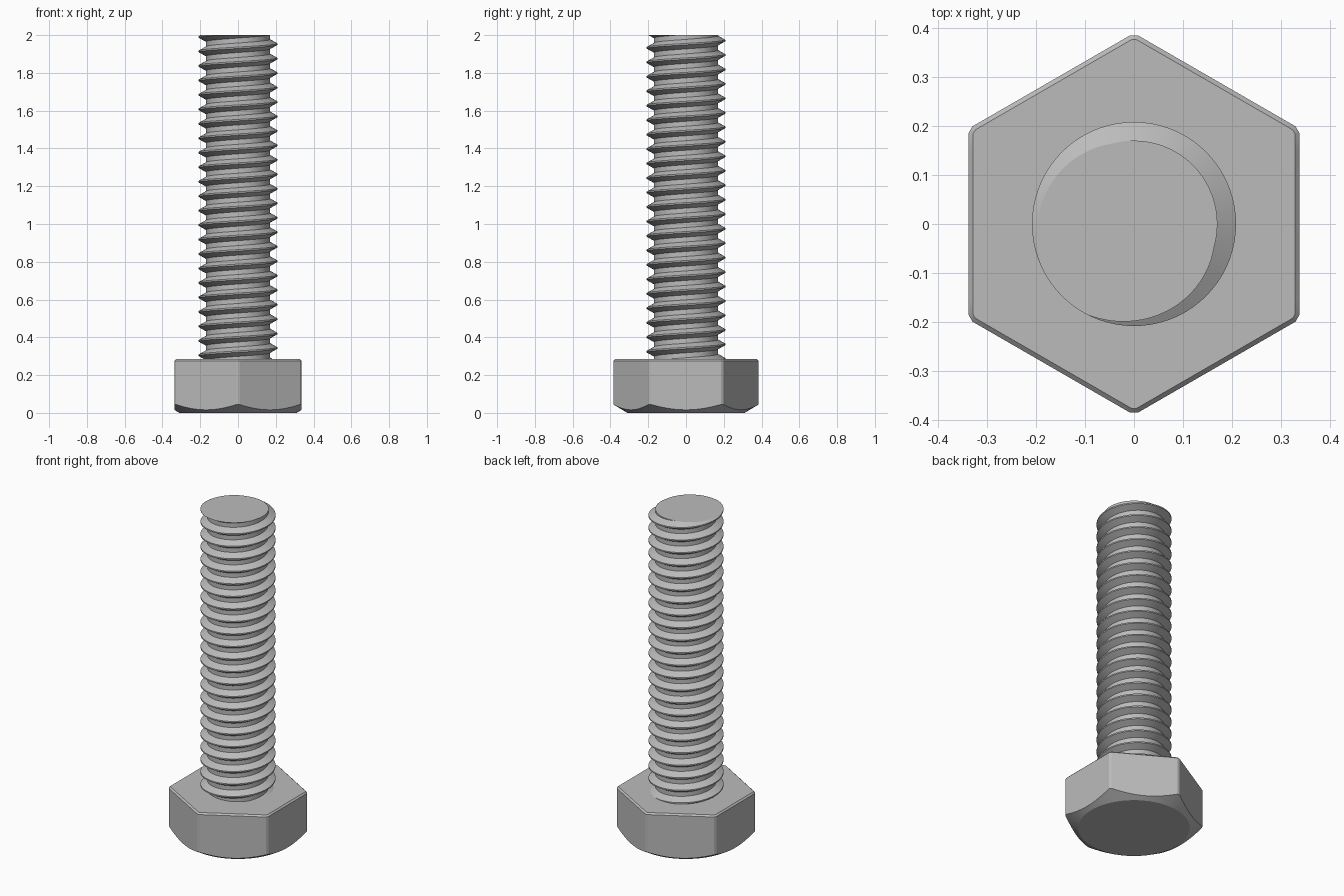
import bpy, bmesh
from math import cos, sin, pi, radians, hypot, sqrt

cube = bpy.data.objects.get("Cube")
if cube:
    bpy.data.objects.remove(cube)

steel = bpy.data.materials.new("steel_grey")
steel.use_nodes = True
GREY = (0.5, 0.5, 0.5, 1)
steel.diffuse_color = GREY
steel.node_tree.nodes["Principled BSDF"].inputs["Base Color"].default_value = GREY


def finish(bm, name):
    """Turn a bmesh into a smooth-shaded object with sharp edges kept."""
    bmesh.ops.recalc_face_normals(bm, faces=bm.faces)
    mesh = bpy.data.meshes.new(name)
    bm.to_mesh(mesh)
    bm.free()
    mesh.materials.append(steel)
    obj = bpy.data.objects.new(name, mesh)
    bpy.context.collection.objects.link(obj)
    bpy.ops.object.select_all(action='DESELECT')
    obj.select_set(True)
    bpy.context.view_layer.objects.active = obj
    bpy.ops.object.shade_smooth_by_angle(angle=radians(25))


# Hexagonal head: stacked rings on a hexagon with clipped corners
HEAD_TOP, FLAT, CHAMFER_R = 0.285, 0.337, 0.31
BEVEL, STEPS = 0.009, 12


def hex_outline(flat, clip):
    half = flat / sqrt(3) - clip
    points = []
    for side in range(6):
        a = side * pi / 3
        for i in range(STEPS + 1):
            t = half * (2 * i / STEPS - 1)
            points.append((flat * cos(a) - t * sin(a), flat * sin(a) + t * cos(a)))
    return points


outer = hex_outline(FLAT, BEVEL)
inner = hex_outline(FLAT - BEVEL, BEVEL * 0.6)
bm = bmesh.new()
rings = [
    [bm.verts.new((x * CHAMFER_R / hypot(x, y), y * CHAMFER_R / hypot(x, y), 0)) for x, y in outer],
    # The underside cone meets the flats in arcs
    [bm.verts.new((x, y, (hypot(x, y) - CHAMFER_R) * 0.6)) for x, y in outer],
    [bm.verts.new((x, y, HEAD_TOP - BEVEL)) for x, y in outer],
    [bm.verts.new((x, y, HEAD_TOP)) for x, y in inner],
]
for low, high in zip(rings, rings[1:]):
    for i in range(len(low)):
        bm.faces.new((low[i - 1], low[i], high[i], high[i - 1]))
bm.faces.new(rings[0])
bm.faces.new(rings[-1])
finish(bm, "hex_head")

# Threaded shank: one helical ribbon whose last edge welds to the next turn
TOP, PITCH, ROOT_R, CREST_R = 2.0, 0.0766, 0.17, 0.208
SEGMENTS, TURNS = 72, 27
profile = [(-0.33, ROOT_R), (-0.05, CREST_R), (0.05, CREST_R), (0.33, ROOT_R)]
start = TOP - (0.625 + 24) * PITCH

bm = bmesh.new()
rows = []
for k in range(SEGMENTS * TURNS):
    a = 2 * pi * k / SEGMENTS
    z = start + PITCH * k / SEGMENTS
    rows.append([bm.verts.new((r * cos(a), r * sin(a), z + dz * PITCH)) for dz, r in profile])
for k in range(len(rows) - SEGMENTS - 1):
    here, after = rows[k], rows[k + 1]
    edge_a = here + [rows[k + SEGMENTS][0]]
    edge_b = after + [rows[k + 1 + SEGMENTS][0]]
    for j in range(len(profile)):
        bm.faces.new((edge_a[j], edge_b[j], edge_b[j + 1], edge_a[j + 1]))

# Trim the thread flat at the tip and just inside the head
for height, normal in ((TOP, 1), (HEAD_TOP - 0.02, -1)):
    cut = bmesh.ops.bisect_plane(bm, geom=bm.verts[:] + bm.edges[:] + bm.faces[:], dist=1e-6,
                                 plane_co=(0, 0, height), plane_no=(0, 0, normal), clear_outer=True)
    rim = [e for e in cut["geom_cut"] if isinstance(e, bmesh.types.BMEdge)]
    bmesh.ops.edgeloop_fill(bm, edges=rim)
finish(bm, "threaded_shank")
